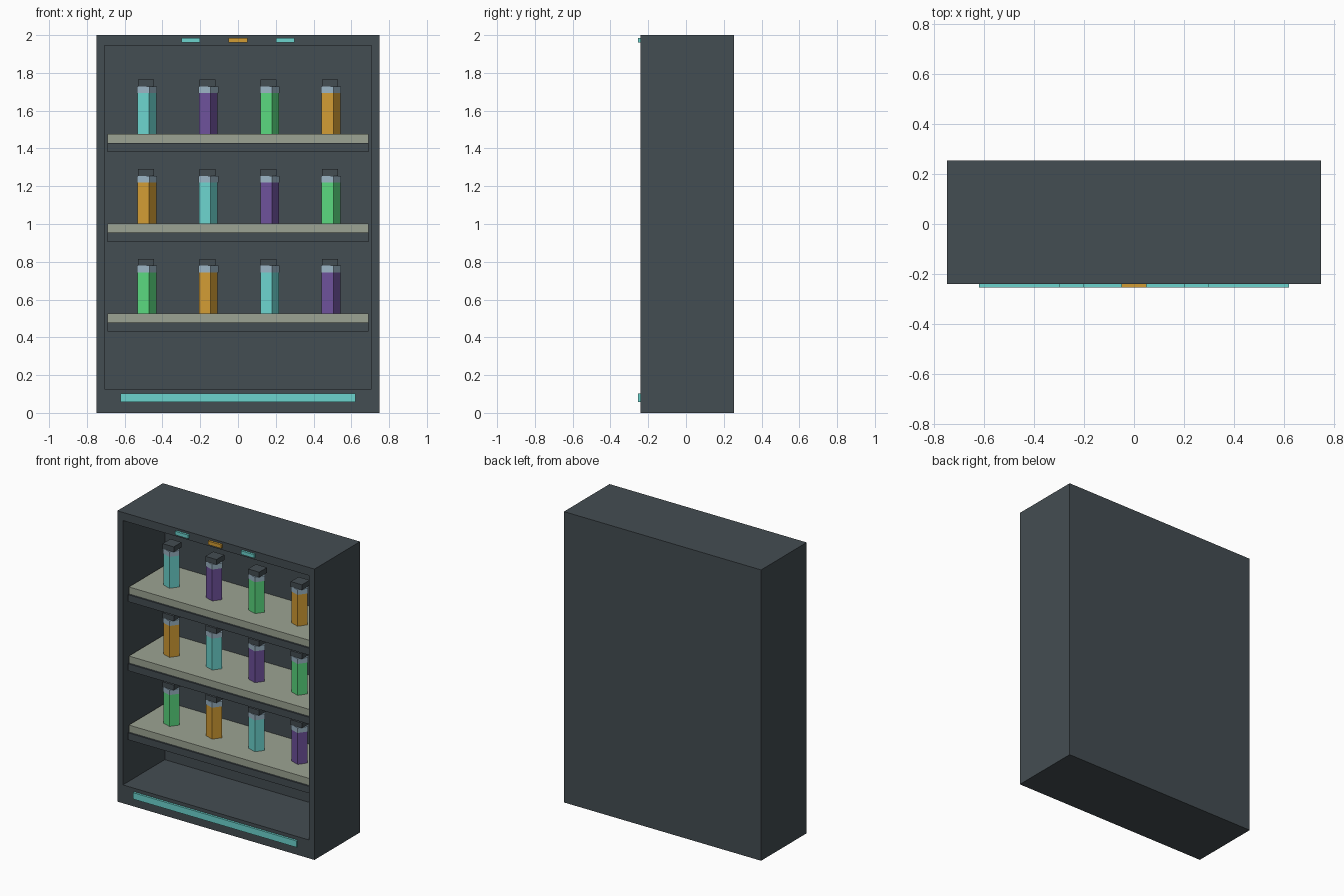
import bpy, bmesh, math

if "Cube" in bpy.data.objects:
    bpy.data.objects.remove(bpy.data.objects["Cube"])


def srgb(r, g, b):
    f = lambda c: c / 12.92 if c <= 0.04045 else ((c + 0.055) / 1.055) ** 2.4
    return tuple(f(v / 255) for v in (r, g, b)) + (1.0,)


def material(name, *rgb):
    m = bpy.data.materials.new(name)
    m.diffuse_color = srgb(*rgb)
    m.use_nodes = True
    m.node_tree.nodes["Principled BSDF"].inputs["Base Color"].default_value = m.diffuse_color
    return m


SLATE = material("slate", 68, 77, 82)
STONE = material("pale_stone", 156, 164, 147)
GLASS = material("pale_blue_glass", 155, 180, 196)
TEAL = material("teal", 108, 212, 206)
AMBER = material("amber", 210, 156, 52)
GREEN = material("green", 90, 216, 127)
PURPLE = material("purple", 110, 81, 155)


def finish(bm, name, mat):
    bmesh.ops.recalc_face_normals(bm, faces=bm.faces)
    me = bpy.data.meshes.new(name)
    bm.to_mesh(me)
    bm.free()
    me.materials.append(mat)
    ob = bpy.data.objects.new(name, me)
    bpy.context.collection.objects.link(ob)
    return ob


def box_mesh(x0, x1, y0, y1, z0, z1):
    bm = bmesh.new()
    bmesh.ops.create_cube(bm, size=1)
    for v in bm.verts:
        v.co = (x1 if v.co.x > 0 else x0, y1 if v.co.y > 0 else y0, z1 if v.co.z > 0 else z0)
    return bm


def box(name, mat, *b):
    return finish(box_mesh(*b), name, mat)


def prism(name, mat, x, y, z0, z1, r, sides=5):
    bm = bmesh.new()
    ring = [bm.verts.new((x + r * math.cos(2 * math.pi * i / sides),
                          y + r * math.sin(2 * math.pi * i / sides), z0)) for i in range(sides)]
    base = bm.faces.new(ring)
    top = bmesh.ops.extrude_face_region(bm, geom=[base], use_keep_orig=True)["geom"]
    bmesh.ops.translate(bm, vec=(0, 0, z1 - z0),
                        verts=[g for g in top if isinstance(g, bmesh.types.BMVert)])
    return finish(bm, name, mat)


# Cabinet: a box whose front is inset to a frame and pushed in to the back panel
bm = box_mesh(-0.75, 0.75, -0.24, 0.255, 0, 2)
front = min(bm.faces, key=lambda f: f.calc_center_median().y)
bmesh.ops.inset_region(bm, faces=[front], thickness=0.06)
for v in front.verts:
    v.co.z = 1.944 if v.co.z > 1 else 0.126
inner = bmesh.ops.extrude_discrete_faces(bm, faces=[front])["faces"][0]
for v in inner.verts:
    v.co.y = 0.215
finish(bm, "cabinet", SLATE)

# Lights on the frame
for i, mat in enumerate((TEAL, AMBER, TEAL)):
    x = (i - 1) * 0.25
    box("top_light", mat, x - 0.05, x + 0.05, -0.255, -0.24, 1.96, 1.985)
box("bottom_light_strip", TEAL, -0.622, 0.622, -0.255, -0.24, 0.058, 0.102)

# Shelves with a rail under the front edge, and a row of bottles on each
COLOURS = ((GREEN, AMBER, TEAL, PURPLE), (AMBER, TEAL, PURPLE, GREEN), (TEAL, PURPLE, GREEN, AMBER))
for top, row in zip((0.527, 1.002, 1.477), COLOURS):
    box("shelf", STONE, -0.69, 0.69, -0.20, 0.215, top - 0.048, top)
    box("shelf_rail", SLATE, -0.69, 0.69, -0.212, -0.185, top - 0.096, top - 0.048)
    for i, mat in enumerate(row):
        x, y = -0.4875 + 0.325 * i, -0.02
        prism("bottle_body", mat, x, y, top, top + 0.217, 0.055)
        prism("bottle_collar", GLASS, x, y, top + 0.217, top + 0.252, 0.058)
        box("bottle_cap", SLATE, x - 0.0425, x + 0.0425, y - 0.0425, y + 0.0425, top + 0.252, top + 0.288)
